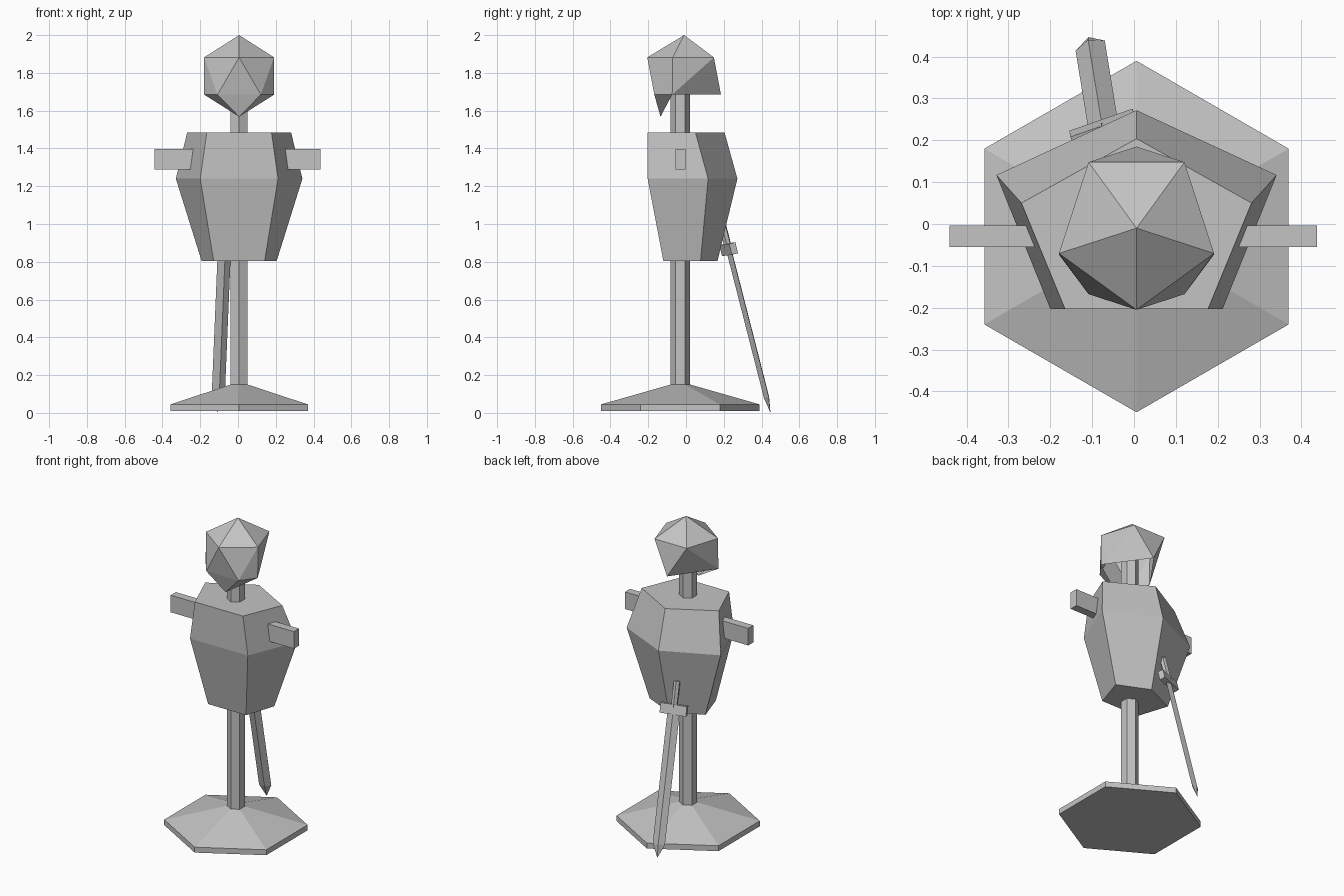
import bpy, bmesh, math
from mathutils import Vector, Matrix

cube = bpy.data.objects.get("Cube")
if cube:
    bpy.data.objects.remove(cube)

grey = bpy.data.materials.new("plain grey")
grey.use_nodes = True
grey.diffuse_color = (0.55, 0.55, 0.55, 1)
bsdf = grey.node_tree.nodes["Principled BSDF"]
bsdf.inputs["Base Color"].default_value = grey.diffuse_color
bsdf.inputs["Roughness"].default_value = 0.9

CX, CY = 0.006, -0.03  # axis of the post


def add_object(name, bm, matrix=None):
    bmesh.ops.recalc_face_normals(bm, faces=bm.faces)
    mesh = bpy.data.meshes.new(name)
    bm.to_mesh(mesh)
    bm.free()
    mesh.materials.append(grey)
    obj = bpy.data.objects.new(name, mesh)
    if matrix:
        obj.matrix_world = matrix
    bpy.context.collection.objects.link(obj)
    return obj


def loft(name, rings, matrix=None):
    """Skin a stack of rings of equal length and cap both ends."""
    bm = bmesh.new()
    loops = [[bm.verts.new(p) for p in ring] for ring in rings]
    n = len(loops[0])
    for a, b in zip(loops, loops[1:]):
        for i in range(n):
            j = (i + 1) % n
            bm.faces.new((a[i], a[j], b[j], b[i]))
    bm.faces.new(loops[0])
    bm.faces.new(loops[-1])
    return add_object(name, bm, matrix)


def ngon(n, r, z, x=0, y=0):
    angles = [math.pi / 2 + math.tau * i / n for i in range(n)]
    return [(x + r * math.cos(a), y + r * math.sin(a), z) for a in angles]


def box(name, size, matrix):
    bm = bmesh.new()
    bmesh.ops.create_cube(bm, size=1)
    bmesh.ops.scale(bm, vec=size, verts=bm.verts)
    return add_object(name, bm, matrix)


# Base and post
loft("base", [ngon(6, r, z, CX, CY) for r, z in
              ((0.42, 0.01), (0.42, 0.045), (0.052, 0.15))])
loft("post", [ngon(6, 0.052, z, CX, CY) for z in (0.1, 1.8)])


# Body: five-sided, flat at the front and pointed at the back
def body_ring(z, back, side_x, side_y, front_x, front_y):
    return [(CX, back, z), (CX - side_x, side_y, z), (CX - front_x, front_y, z),
            (CX + front_x, front_y, z), (CX + side_x, side_y, z)]


loft("body", [body_ring(0.805, 0.167, 0.199, 0.077, 0.135, -0.12),
              body_ring(1.24, 0.272, 0.335, 0.117, 0.206, -0.203),
              body_ring(1.485, 0.204, 0.275, 0.05, 0.171, -0.203)])

# Crossbar arms
box("arms", (0.878, 0.052, 0.11), Matrix.Translation((-0.002, -0.029, 1.343)))

# Helmet: icosahedral shell, open underneath, with a pointed face guard
bm = bmesh.new()
R, HY = 0.195, -0.01
top = bm.verts.new((CX, HY, 2.0))
upper, lower = [], []
for i in range(5):
    a = -math.pi / 2 + math.tau * i / 5
    b = a + math.pi / 5
    upper.append(bm.verts.new((CX + R * math.cos(a), HY + R * math.sin(a), 1.882)))
    lower.append(bm.verts.new((CX + R * math.cos(b), HY + R * math.sin(b), 1.685)))
for i in (1, 3):  # cheek corners sit straight below the temples
    lower[i].co.y = -0.073
chin = bm.verts.new((CX, -0.135, 1.568))
for i in range(5):
    j = (i + 1) % 5
    bm.faces.new((top, upper[i], upper[j]))
    bm.faces.new((upper[i], lower[i], upper[j]))
    bm.faces.new((lower[i], lower[j], upper[j]))
for a, b in ((1, 0), (0, 4), (4, 3)):
    bm.faces.new((lower[a], lower[b], chin))
add_object("helmet", bm)

# Sword leaning on the back: local z runs from tip to pommel
tip = Vector((-0.108, 0.446, 0.005))
axis = (Vector((-0.072, 0.225, 0.87)) - tip).normalized()
across = Vector((0.94, 0.34, 0))
across = (across - axis * across.dot(axis)).normalized()
normal = axis.cross(across)
frame = Matrix((across, normal, axis)).transposed().to_4x4()
frame.translation = tip


def diamond(w, t, z):
    return [(w, 0, z), (0, t, z), (-w, 0, z), (0, -t, z)]


loft("sword_blade", [diamond(0.001, 0.001, 0), diamond(0.037, 0.015, 0.08),
                     diamond(0.037, 0.015, 0.88)], frame)
box("sword_guard", (0.16, 0.035, 0.06), frame @ Matrix.Translation((0, 0, 0.89)))
loft("sword_handle", [ngon(6, 0.02, z) for z in (0.9, 1.06)], frame)
